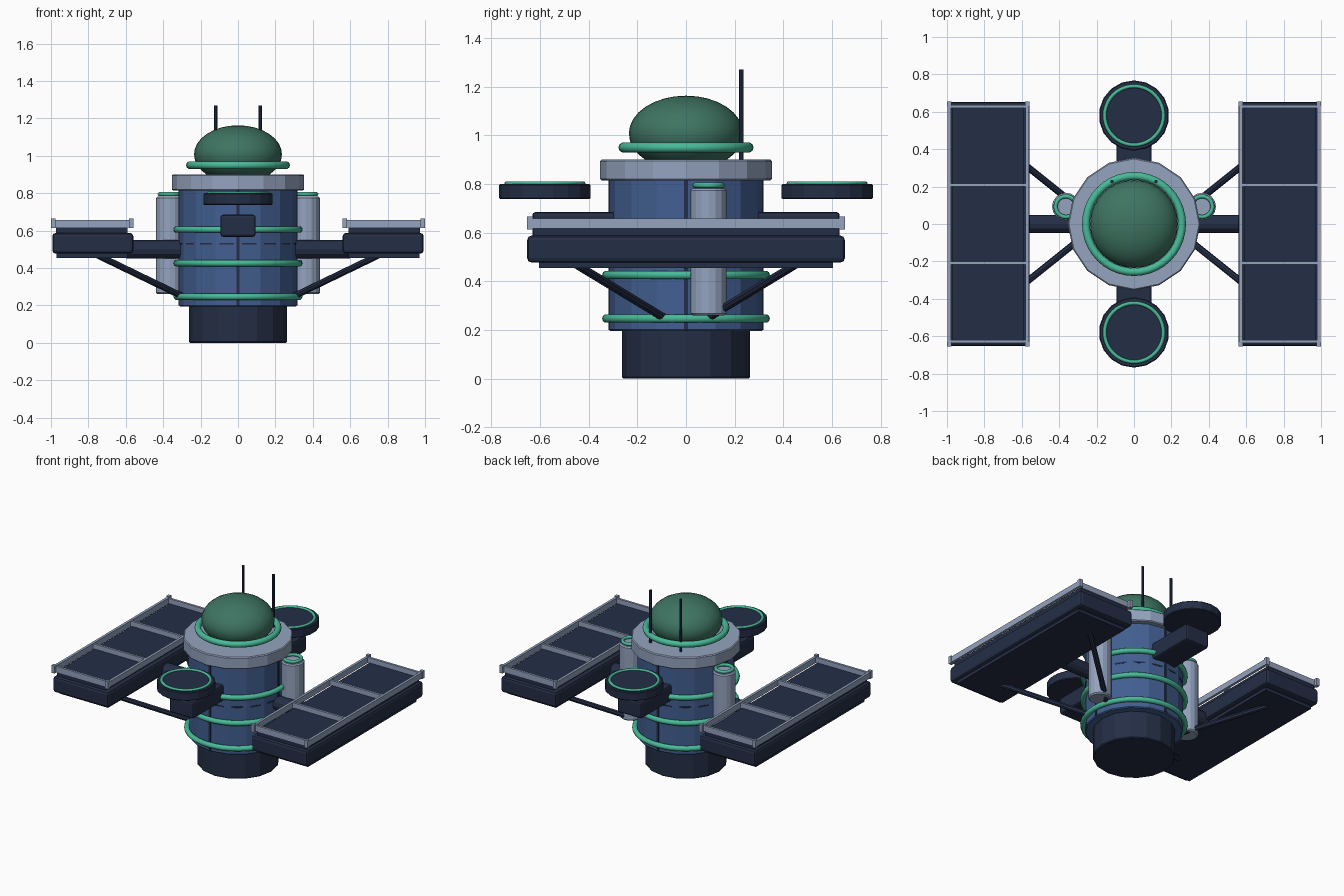
import bpy, math
from mathutils import Vector

if "Cube" in bpy.data.objects:
    bpy.data.objects.remove(bpy.data.objects["Cube"])


def mat(name, srgb):
    m = bpy.data.materials.new(name)
    lin = [((c / 255 + 0.055) / 1.055) ** 2.4 for c in srgb]
    m.diffuse_color = (*lin, 1)
    m.use_nodes = True
    m.node_tree.nodes["Principled BSDF"].inputs["Base Color"].default_value = m.diffuse_color
    return m


NAVY = mat("dark navy", (36, 46, 70))
BLUE = mat("hull blue", (66, 95, 145))
GREY = mat("pale steel", (148, 163, 190))
MINT = mat("mint green", (72, 186, 152))
DOME = mat("deep green", (62, 116, 98))


def finish(name, material, bevel=0, segments=1, smooth=False):
    ob = bpy.context.object
    ob.name = name
    ob.data.materials.append(material)
    if bevel:
        bpy.ops.object.transform_apply(location=False, rotation=False, scale=True)
        b = ob.modifiers.new("bevel", 'BEVEL')
        b.width, b.segments = bevel, segments
        b.limit_method, b.angle_limit = 'ANGLE', math.radians(40)
    if smooth:
        bpy.ops.object.shade_smooth_by_angle(angle=math.radians(40))
    return ob


def box(name, material, lo, hi, bevel=0, segments=1):
    mid = [(a + b) / 2 for a, b in zip(lo, hi)]
    bpy.ops.mesh.primitive_cube_add(size=1, location=mid)
    bpy.context.object.scale = [abs(b - a) for a, b in zip(lo, hi)]
    return finish(name, material, bevel, segments)


def cyl(name, material, r, z0, z1, x=0, y=0, sides=16, bevel=0):
    bpy.ops.mesh.primitive_cylinder_add(vertices=sides, radius=r, depth=z1 - z0,
                                        location=(x, y, (z0 + z1) / 2))
    return finish(name, material, bevel)


def rod(name, material, a, b, r, sides=10):
    a, b = Vector(a), Vector(b)
    d = b - a
    bpy.ops.mesh.primitive_cylinder_add(vertices=sides, radius=r, depth=d.length,
                                        location=(a + b) / 2,
                                        rotation=d.to_track_quat('Z', 'Y').to_euler())
    return finish(name, material)


def ring(name, major, minor, z, x=0, y=0):
    bpy.ops.mesh.primitive_torus_add(major_radius=major, minor_radius=minor, location=(x, y, z),
                                     major_segments=40, minor_segments=10)
    return finish(name, MINT, smooth=True)


# Central tower
cyl("base", NAVY, 0.263, 0, 0.21, bevel=0.006)
cyl("hull", BLUE, 0.316, 0.195, 0.84, bevel=0.006)
cyl("collar", GREY, 0.354, 0.815, 0.90, bevel=0.006)
for i, z in enumerate((0.247, 0.426, 0.606)):
    ring(f"hull_ring_{i}", 0.327, 0.018, z)
cyl("hull_seam", NAVY, 0.313, 0.525, 0.535, sides=48)
for s in (-1, 1):
    box("side_seam", NAVY, (s * 0.30, -0.008, 0.20), (s * 0.319, 0.008, 0.82))
    box("end_seam", NAVY, (-0.008, s * 0.30, 0.20), (0.008, s * 0.319, 0.82))

# Dome and its ring
bpy.ops.mesh.primitive_uv_sphere_add(segments=32, ring_count=16, radius=1, location=(0, 0, 1.008))
bpy.context.object.scale = (0.235, 0.235, 0.155)
finish("dome", DOME, smooth=True)
ring("dome_ring", 0.257, 0.021, 0.95)

for s in (-1, 1):
    # Antennas and side tanks
    cyl("antenna", NAVY, 0.009, 0.88, 1.27, s * 0.118, 0.227, sides=8)
    cyl("tank", GREY, 0.074, 0.26, 0.782, s * 0.364, 0.093, bevel=0.008)
    ring("tank_ring", 0.055, 0.011, 0.795, s * 0.364, 0.093)

    # Front and back dishes on arms
    box("dish_arm", NAVY, (-0.094, s * 0.25, 0.567), (0.094, s * 0.632, 0.685), 0.014, 2)
    cyl("dish", NAVY, 0.188, 0.738, 0.80, 0, s * 0.58, sides=18, bevel=0.005)
    ring("dish_ring", 0.157, 0.010, 0.801, 0, s * 0.58)

    # Wing boom, pod and panel
    rod("wing_boom", NAVY, (s * 0.25, 0, 0.50), (s * 0.6, 0, 0.50), 0.049, 12)
    box("wing_pod", NAVY, (s * 0.56, -0.653, 0.477), (s * 0.993, 0.653, 0.588), 0.018, 2)
    box("pod_keel", NAVY, (s * 0.592, -0.605, 0.455), (s * 0.97, 0.605, 0.482))
    box("solar_panel", NAVY, (s * 0.592, -0.63, 0.58), (s * 0.972, 0.63, 0.622))

    # Panel frame rails, corner posts and cross bars
    for x in (0.57, 0.988):
        box("frame_rail", GREY, (s * (x - 0.009), -0.645, 0.617), (s * (x + 0.009), 0.645, 0.658))
        for y in (-0.642, 0.642):
            box("frame_post", GREY, (s * (x - 0.012), y - 0.012, 0.613),
                (s * (x + 0.012), y + 0.012, 0.666))
    for y in (-0.628, -0.209, 0.209, 0.628):
        box("frame_bar", GREY, (s * 0.57, y - 0.008, 0.617), (s * 0.988, y + 0.008, 0.657))

    # Diagonal struts under each wing
    for t in (-1, 1):
        rod("wing_strut", NAVY, (s * 0.30, t * 0.09, 0.25), (s * 0.75, t * 0.45, 0.468), 0.018, 8)
